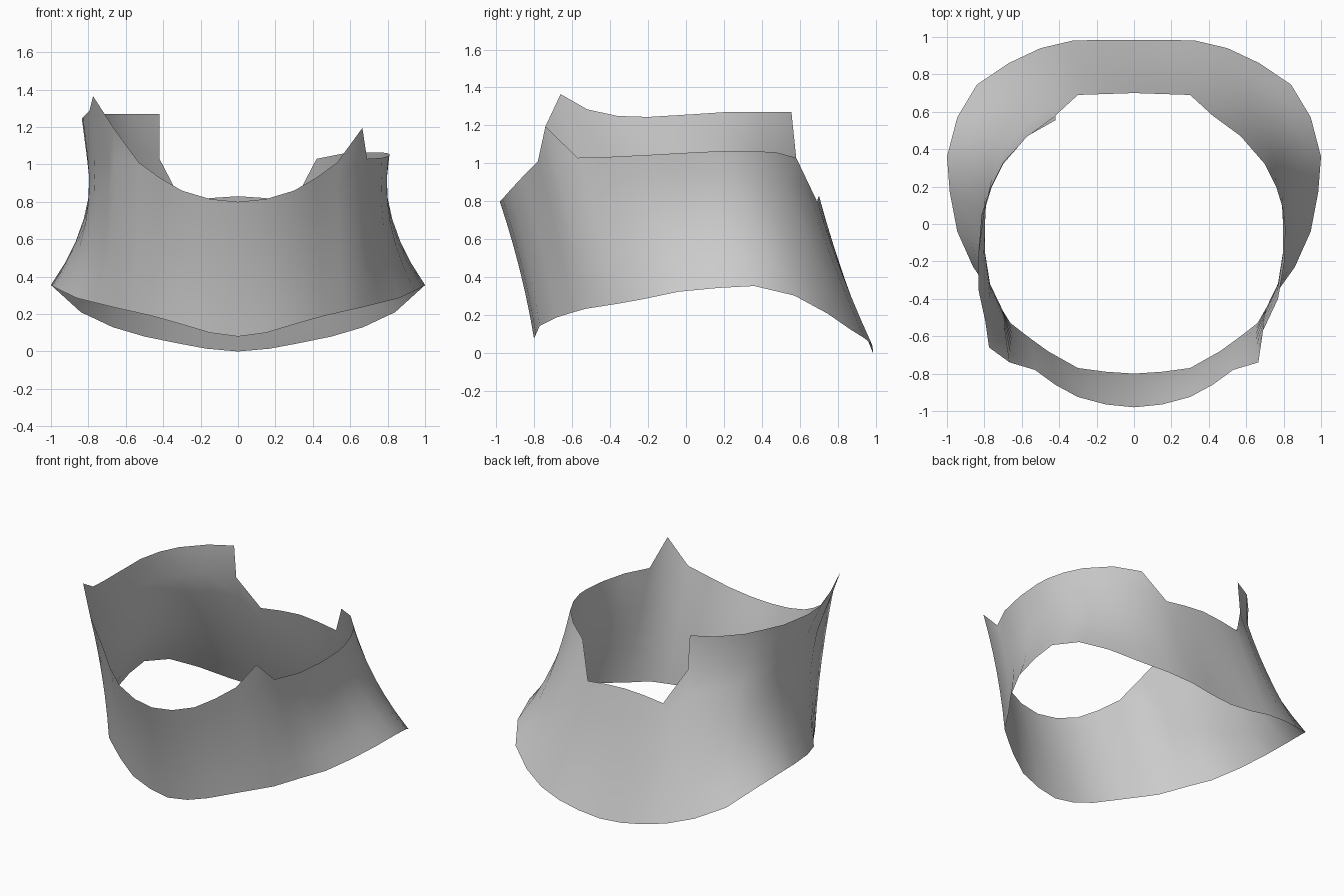
import bpy, bmesh, math
from mathutils import Vector

if "Cube" in bpy.data.objects:
    bpy.data.objects.remove(bpy.data.objects["Cube"])

# Lower and upper rim of the right half, running from front centre to back centre
LOWER = [(0, -.80, .08), (.15, -.79, .10), (.30, -.77, .145), (.46, -.68, .19),
         (.57, -.60, .215), (.66, -.53, .235), (.76, -.37, .26), (.86, -.23, .285),
         (.945, -.04, .325), (.985, .17, .345), (1, .36, .355), (.945, .57, .305),
         (.84, .745, .21), (.67, .86, .13), (.5, .94, .08), (.33, .98, .045),
         (.17, .985, .015), (0, .985, 0)]
UPPER = [(0, -.98, .80), (.15, -.965, .815), (.30, -.925, .86), (.42, -.86, .93),
         (.53, -.78, 1.01), (.665, -.74, 1.195), (.69, -.57, 1.03), (.77, -.40, 1.035),
         (.805, -.20, 1.045), (.81, -.02, 1.055), (.80, .07, 1.06), (.76, .20, 1.065),
         (.70, .32, 1.065), (.57, .47, 1.06), (.42, .58, 1.03), (.30, .69, .80),
         (.15, .695, .82), (0, .70, .83)]
# Raised rim on the left side only, above upper rim columns 6 to 14
RAISED = [(.775, -.66, 1.365), (.795, -.52, 1.285), (.83, -.36, 1.25),
          (.835, -.20, 1.245), (.815, .05, 1.26), (.765, .20, 1.27),
          (.70, .33, 1.27), (.57, .47, 1.27), (.42, .555, 1.27)]
ROWS = 6


def column(i):
    """Points from lower to upper rim, bowed inward most at the sides."""
    a, b = Vector(LOWER[i]), Vector(UPPER[i])
    bow = .015 + .065 * math.exp(-((i - 9.5) / 2.5) ** 2)
    pts = []
    for r in range(ROWS + 1):
        t = r / ROWS
        p = a.lerp(b, t)
        inward = Vector((-p.x, -p.y, 0)).normalized()
        pts.append(p + inward * bow * 4 * t * (1 - t))
    return pts


def build_half(bm, side):
    cols = [[bm.verts.new((side * p.x, p.y, p.z)) for p in column(i)]
            for i in range(len(LOWER))]

    def face(*vs):
        bm.faces.new(vs if side > 0 else vs[::-1])

    for c, d in zip(cols, cols[1:]):
        for r in range(ROWS):
            face(c[r], d[r], d[r + 1], c[r + 1])
    # Raised strip on the left
    if side < 0:
        top = [bm.verts.new((-x, y, z)) for x, y, z in RAISED]
        face(cols[5][-1], cols[6][-1], top[0])
        for k in range(len(top) - 1):
            face(cols[6 + k][-1], cols[7 + k][-1], top[k + 1], top[k])


# Wraparound collar shell
bm = bmesh.new()
for s in (1, -1):
    build_half(bm, s)
bmesh.ops.remove_doubles(bm, verts=bm.verts, dist=1e-4)
mesh = bpy.data.meshes.new("collar_shell")
bm.to_mesh(mesh)
bm.free()
for p in mesh.polygons:
    p.use_smooth = True
obj = bpy.data.objects.new("collar_shell", mesh)
bpy.context.collection.objects.link(obj)
